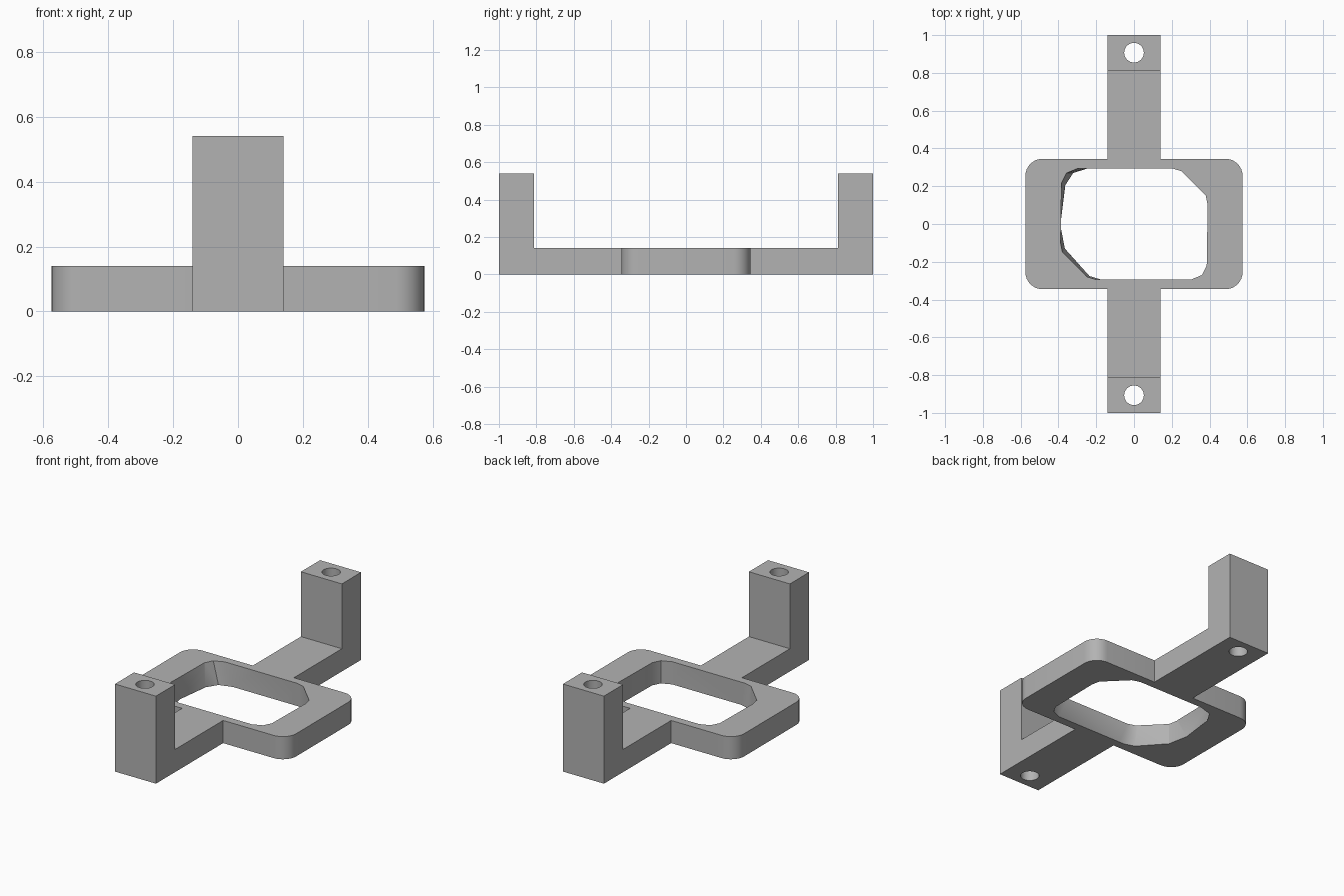
import bpy
import bmesh
from math import cos, sin, pi

if "Cube" in bpy.data.objects:
    bpy.data.objects.remove(bpy.data.objects["Cube"])

HALF_X, HALF_Y, CORNER = 0.575, 0.345, 0.09
ARM, POST_Y, HOLE_Y = 0.14, 0.813, 0.907
PLATE_H, POST_H = 0.14, 0.54

grey = bpy.data.materials.new("plain grey")
grey.use_nodes = True
colour = (0.45, 0.45, 0.45, 1)
grey.diffuse_color = colour
grey.node_tree.nodes["Principled BSDF"].inputs["Base Color"].default_value = colour


def make_object(name, bm):
    bmesh.ops.recalc_face_normals(bm, faces=bm.faces)
    mesh = bpy.data.meshes.new(name)
    bm.to_mesh(mesh)
    bm.free()
    obj = bpy.data.objects.new(name, mesh)
    mesh.materials.append(grey)
    bpy.context.collection.objects.link(obj)
    return obj


def loft(name, low, high, z0, z1):
    """Closed solid between two rings with equal point counts."""
    bm = bmesh.new()
    a = [bm.verts.new((x, y, z0)) for x, y in low]
    b = [bm.verts.new((x, y, z1)) for x, y in high]
    bm.faces.new(a)
    bm.faces.new(b)
    for i in range(len(a)):
        j = (i + 1) % len(a)
        bm.faces.new((a[i], a[j], b[j], b[i]))
    return make_object(name, bm)


def turned(points):
    """Add the half-turn copy of a half outline."""
    return points + [(-x, -y) for x, y in points]


# Plan outline: rounded plate with an arm at front and back
def corner(cx, cy, start):
    return [(cx + CORNER * cos(start + t * pi / 16), cy + CORNER * sin(start + t * pi / 16))
            for t in range(9)]


cx, cy = HALF_X - CORNER, HALF_Y - CORNER
outline = turned(corner(cx, cy, 0)
                 + [(ARM, HALF_Y), (ARM, 1), (-ARM, 1), (-ARM, HALF_Y)]
                 + corner(-cx, cy, pi / 2))
bracket = loft("bracket_frame", outline, outline, 0, PLATE_H)

# Raise the arm ends into upright posts
bm = bmesh.new()
bm.from_mesh(bracket.data)
for side in (-1, 1):
    bmesh.ops.bisect_plane(bm, geom=bm.verts[:] + bm.edges[:] + bm.faces[:],
                           plane_co=(0, side * POST_Y, 0), plane_no=(0, 1, 0))
bm.normal_update()
ends = [f for f in bm.faces
        if f.normal.z > 0.9 and abs(f.calc_center_median().y) > POST_Y]
for face in ends:
    raised = bmesh.ops.extrude_face_region(bm, geom=[face])["geom"]
    bmesh.ops.translate(bm, vec=(0, 0, POST_H - PLATE_H),
                        verts=[v for v in raised if isinstance(v, bmesh.types.BMVert)])
    bmesh.ops.delete(bm, geom=[face], context='FACES_ONLY')
bmesh.ops.dissolve_limit(bm, angle_limit=0.01, verts=bm.verts[:], edges=bm.edges[:])
bmesh.ops.recalc_face_normals(bm, faces=bm.faces)
bm.to_mesh(bracket.data)
bm.free()

# Central opening, slightly narrower at the lower left
top_ring = turned([(.39, .1), (.38, .15), (.25, .28), (.2, .295),
                   (-.3, .295), (-.36, .27), (-.385, .22)])
low_ring = list(top_ring)
low_ring[4:11] = [(-.24, .295), (-.32, .27), (-.365, .2), (-.39, 0),
                  (-.365, -.13), (-.235, -.275), (-.17, -.295)]
cutters = [loft("opening_cutter", low_ring, top_ring, -0.01, PLATE_H + 0.01)]

# Screw holes through the posts
for side in (-1, 1):
    ring = [(0.052 * cos(k * pi / 16), side * HOLE_Y + 0.052 * sin(k * pi / 16))
            for k in range(32)]
    cutters.append(loft("screw_hole_cutter", ring, ring, -0.1, POST_H + 0.1))

bpy.ops.object.select_all(action='DESELECT')
bpy.context.view_layer.objects.active = bracket
bracket.select_set(True)
for cutter in cutters:
    cutter.hide_render = True
    mod = bracket.modifiers.new("cut", 'BOOLEAN')
    mod.operation = 'DIFFERENCE'
    mod.solver = 'EXACT'
    mod.object = cutter
    bpy.ops.object.modifier_apply(modifier=mod.name)
    bpy.data.objects.remove(cutter)
bpy.ops.object.shade_smooth_by_angle(angle=pi / 6)
